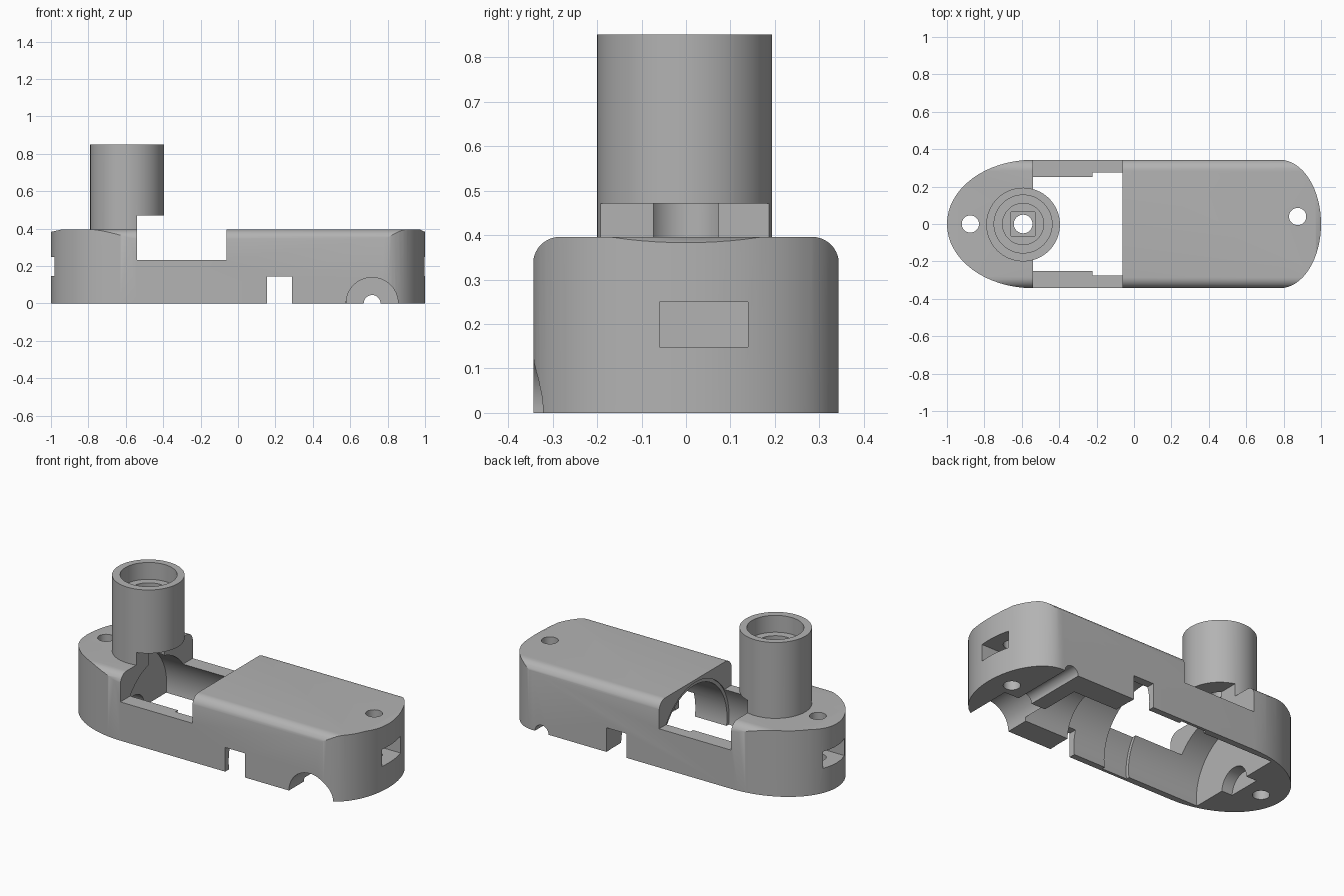
import bpy, bmesh, math
from mathutils import Vector, Matrix

scene = bpy.context.scene
if "Cube" in bpy.data.objects:
    bpy.data.objects.remove(bpy.data.objects["Cube"], do_unlink=True)

grey = bpy.data.materials.new("plain grey")
grey.use_nodes = True
grey.diffuse_color = (0.45, 0.45, 0.45, 1)
grey.node_tree.nodes["Principled BSDF"].inputs["Base Color"].default_value = (0.45, 0.45, 0.45, 1)


def add_object(name, bm):
    bmesh.ops.recalc_face_normals(bm, faces=bm.faces)
    mesh = bpy.data.meshes.new(name)
    bm.to_mesh(mesh)
    bm.free()
    mesh.materials.append(grey)
    obj = bpy.data.objects.new(name, mesh)
    scene.collection.objects.link(obj)
    return obj


def prism(name, points, start, end):
    """Extrude a closed outline between two 3D offsets."""
    bm = bmesh.new()
    face = bm.faces.new([bm.verts.new(Vector(p) + Vector(start)) for p in points])
    new = bmesh.ops.extrude_face_region(bm, geom=[face])["geom"]
    verts = [g for g in new if isinstance(g, bmesh.types.BMVert)]
    bmesh.ops.translate(bm, verts=verts, vec=Vector(end) - Vector(start))
    return add_object(name, bm)


def box(name, x0, x1, y0, y1, z0, z1):
    outline = [(x0, y0, 0), (x1, y0, 0), (x1, y1, 0), (x0, y1, 0)]
    return prism(name, outline, (0, 0, z0), (0, 0, z1))


def rod(name, start, end, radius, sides=64):
    start, end = Vector(start), Vector(end)
    axis = end - start
    turn = axis.to_track_quat("Z", "Y").to_matrix().to_4x4()
    bm = bmesh.new()
    bmesh.ops.create_cone(bm, cap_ends=True, segments=sides, radius1=radius, radius2=radius,
                          depth=axis.length, matrix=Matrix.Translation((start + end) / 2) @ turn)
    return add_object(name, bm)


def combine(target, tool, operation):
    """Apply a boolean and discard the tool."""
    mod = target.modifiers.new("combine", "BOOLEAN")
    mod.operation, mod.object, mod.solver = operation, tool, "EXACT"
    result = bpy.data.meshes.new_from_object(
        target.evaluated_get(bpy.context.evaluated_depsgraph_get()))
    target.modifiers.clear()
    target.data = result
    bpy.data.objects.remove(tool, do_unlink=True)


HALF, TOP, ROUND = 0.343, 0.396, 0.06
TX = -0.593

# Plan outline with two different elliptical ends
outline = []
for cx, rx, first in ((0.78, 0.22, -90), (-0.54, 0.46, 90)):
    for i in range(33):
        a = math.radians(first + 180 * i / 32)
        outline.append((cx + rx * math.cos(a), HALF * math.sin(a), 0))
housing = prism("housing", outline, (0, 0, 0), (0, 0, 0.6))

# Rounded long top edges
section = [(0, -0.5, -0.1), (0, -0.5, 0.1), (0, -HALF - 0.001, 0.1)]
section = [(0, HALF + 0.001, -0.1)]
for sign, first in ((1, 0), (-1, 90)):
    for i in range(11):
        a = math.radians(first + 9 * i)
        section.append((0, sign * (HALF + 0.001 - ROUND) + ROUND * math.cos(a),
                        TOP - ROUND + ROUND * math.sin(a)))
section.append((0, -HALF - 0.001, -0.1))
combine(housing, prism("section", section, (-1.1, 0, 0), (1.1, 0, 0)), "INTERSECT")

# Gently eased top at both ends
ease = [(-1.1, 0, -0.1), (-1.1, 0, 0.35), (-1, 0, 0.383), (-0.94, 0, TOP), (-0.9, 0, 0.5),
        (0.9, 0, 0.5), (0.971, 0, TOP), (1, 0, 0.383), (1.1, 0, 0.34), (1.1, 0, -0.1)]
combine(housing, prism("ease", ease, (0, -0.6, 0), (0, 0.6, 0)), "INTERSECT")

# Upright socket
combine(housing, rod("socket", (TX, -0.003, 0.2), (TX, -0.003, 0.851), 0.197), "UNION")

cutters = [
    # side window and socket clearance
    box("window", -0.54, -0.062, -0.6, 0.6, 0.232, 0.471),
    # lengthwise channel, open underneath
    rod("channel", (-0.69, 0, 0.05), (0.29, 0, 0.05), 0.31),
    rod("wide_channel", (-0.222, 0, 0.05), (-0.055, 0, 0.05), 0.33),
    rod("narrow_channel", (0.2, 0, 0.0), (0.58, 0, 0.0), 0.2),
    rod("shaft_recess", (-0.76, 0, 0.0), (-0.6, 0, 0.0), 0.1),
    # stepped socket bore
    rod("bore", (TX, 0, 0.75), (TX, 0, 1), 0.155),
    rod("bore_step", (TX, 0, 0.72), (TX, 0, 0.9), 0.11),
    box("square_step", TX - 0.065, TX + 0.065, -0.065, 0.065, 0.66, 0.8),
    rod("bore_hole", (TX, 0, 0.1), (TX, 0, 0.8), 0.05, 32),
    rod("bore_clearance", (TX, 0, 0.1), (TX, 0, 0.52), 0.09, 48),
    # notch through both walls
    box("notch", 0.155, 0.288, -0.6, 0.6, -0.1, 0.145),
    # cable exit
    rod("cable_recess", (0.717, -0.6, 0), (0.717, -0.04, 0), 0.139),
    rod("cable_groove", (0.717, -0.5, 0), (0.717, 0.6, 0), 0.045, 32),
]
# Screw holes with nut slots
for side, y in ((-1, 0.0), (1, 0.04)):
    cutters.append(rod("screw_hole", (side * 0.875, y, -0.1), (side * 0.875, y, 0.6), 0.046, 32))
    cutters.append(box("nut_slot", *sorted((side * 0.77, side * 1.1)), y - 0.1, y + 0.1, 0.148, 0.249))
for cutter in cutters:
    combine(housing, cutter, "DIFFERENCE")

bpy.context.view_layer.objects.active = housing
housing.select_set(True)
bpy.ops.object.shade_smooth_by_angle(angle=math.radians(25))
